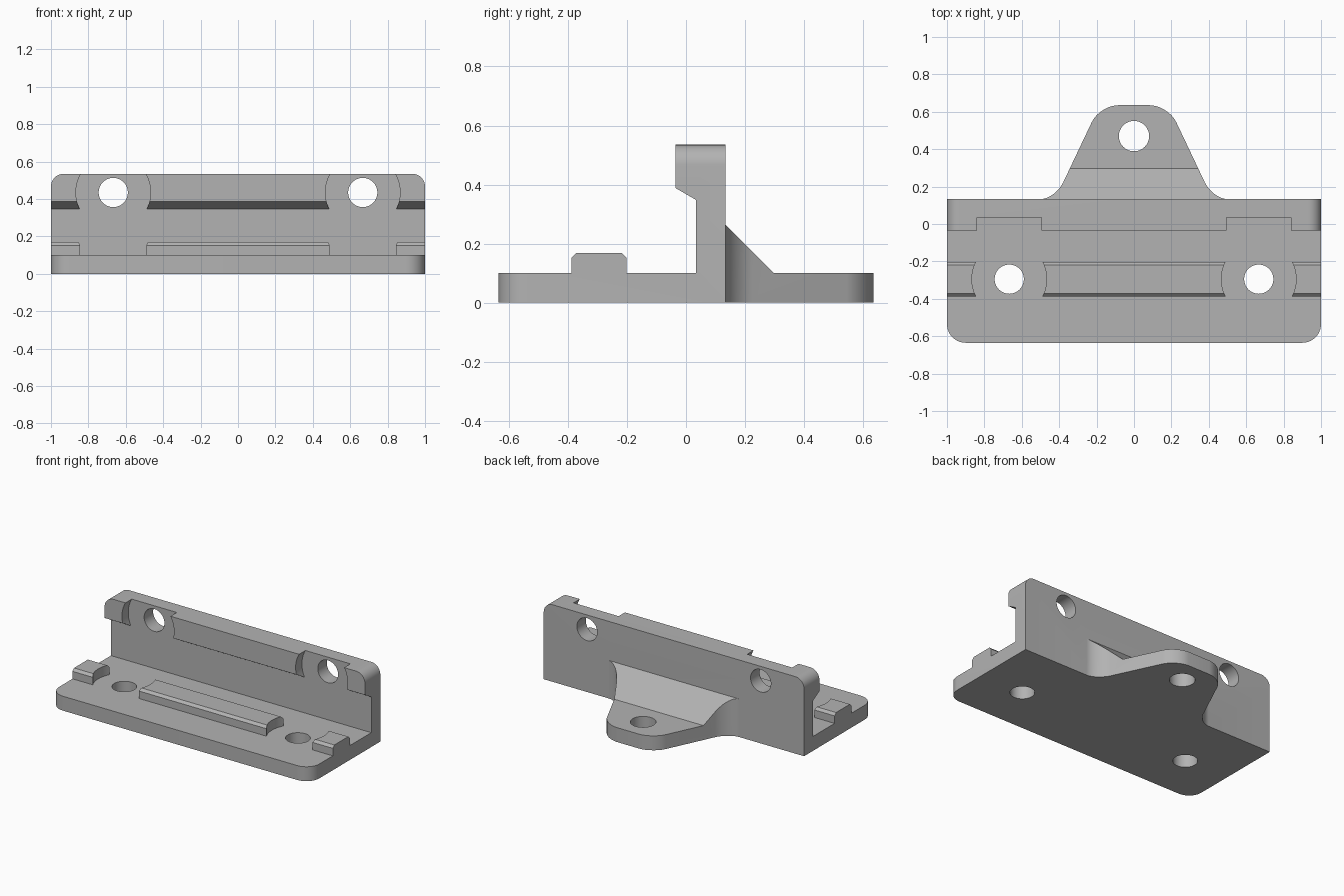
import bpy, bmesh, math
from mathutils import Vector

old = bpy.data.objects.get("Cube")
if old:
    bpy.data.objects.remove(old, do_unlink=True)

grey = bpy.data.materials.new("plain grey")
grey.use_nodes = True
colour = (0.45, 0.45, 0.45, 1)
grey.diffuse_color = colour
grey.node_tree.nodes["Principled BSDF"].inputs["Base Color"].default_value = colour


def prism(name, points, sweep, rounding=None):
    """Extrude a closed outline along sweep; rounding lists (edge test, radius)."""
    bm = bmesh.new()
    face = bm.faces.new([bm.verts.new(p) for p in points])
    out = bmesh.ops.extrude_face_region(bm, geom=[face])
    moved = [v for v in out["geom"] if isinstance(v, bmesh.types.BMVert)]
    bmesh.ops.translate(bm, verts=moved, vec=Vector(sweep))
    for test, radius in rounding or []:
        edges = [e for e in bm.edges if all(test(v.co) for v in e.verts)]
        bmesh.ops.bevel(bm, geom=edges, offset=radius, offset_type='OFFSET',
                        segments=10, profile=0.5, affect='EDGES')
    bmesh.ops.recalc_face_normals(bm, faces=bm.faces)
    mesh = bpy.data.meshes.new(name)
    bm.to_mesh(mesh)
    bm.free()
    mesh.materials.append(grey)
    obj = bpy.data.objects.new(name, mesh)
    bpy.context.collection.objects.link(obj)
    return obj


def cylinder(name, centre, radius, depth, along_y=False):
    bpy.ops.mesh.primitive_cylinder_add(
        vertices=64, radius=radius, depth=depth, location=centre,
        rotation=(math.pi / 2 if along_y else 0, 0, 0))
    obj = bpy.context.object
    obj.name = name
    obj.data.materials.append(grey)
    return obj


def combine(target, other, operation):
    mod = target.modifiers.new(operation.lower(), 'BOOLEAN')
    mod.operation = operation
    mod.solver = 'EXACT'
    mod.object = other
    other.hide_render = True
    bpy.context.view_layer.objects.active = target
    bpy.ops.object.modifier_apply(modifier=mod.name)
    bpy.data.objects.remove(other, do_unlink=True)


FRONT, BACK, BASE, TOP = -0.635, 0.133, 0.1, 0.535
HOLE, CLEAR, HOLE_X, RAIL_Y, HOLE_Z = 0.078, 0.2, 0.667, -0.295, 0.435

# Base plate, raised rail, upright wall and overhanging lip as one profile
profile = [(FRONT, 0), (FRONT, BASE), (-0.388, BASE), (-0.388, 0.152),
           (-0.371, 0.169), (-0.219, 0.169), (-0.202, 0.152), (-0.202, BASE),
           (0.034, BASE), (0.034, 0.348), (-0.035, 0.388), (-0.035, TOP),
           (BACK, TOP), (BACK, 0)]


def front_corner(sign):
    return lambda c: c.y < FRONT + 0.001 and c.x * sign > 0.99


def top_corner(sign):
    return lambda c: c.z > TOP - 0.001 and c.x * sign > 0.99


bracket = prism("bracket", [(-1, y, z) for y, z in profile], (2, 0, 0),
                [(front_corner(1), 0.1), (front_corner(-1), 0.1),
                 (top_corner(1), 0.068), (top_corner(-1), 0.068)])

# Rear mounting tab: tapered outline with rounded tip and flared root
tab_half = [(0.5, 0.09), (0.5, BACK), (0.421, BACK), (0.183, 0.635)]
outline = tab_half + [(-x, y) for x, y in reversed(tab_half)]
tab = prism("rear_tab", [(x, y, 0) for x, y in outline], (0, 0, 0.4),
            [((lambda c, s=s, x=x, y=y: abs(c.x - s * x) < 0.002 and abs(c.y - y) < 0.002), 0.1)
             for s in (1, -1) for x, y in tab_half[2:]])

# Slope the gusset from the wall down to the tab's flat top
wedge = [(BACK, 0.264), (0.298, BASE), (0.8, BASE), (0.8, 0.6), (BACK, 0.6)]
combine(tab, prism("gusset_cutter", [(-1, y, z) for y, z in wedge], (2, 0, 0)),
        'DIFFERENCE')
combine(bracket, tab, 'UNION')

# Round clearances in rail and lip, then screw holes
for side in (-1, 1):
    x = side * HOLE_X
    cutters = [
        cylinder("rail_clearance", (x, RAIL_Y, BASE + 0.1), CLEAR, 0.2),
        cylinder("lip_clearance", (x, 0.034 - 0.1, HOLE_Z), CLEAR, 0.2, True),
        cylinder("base_hole", (x, RAIL_Y, 0), HOLE, 1),
        cylinder("wall_hole", (x, 0.1, HOLE_Z), HOLE, 1, True),
    ]
    for cutter in cutters:
        combine(bracket, cutter, 'DIFFERENCE')
combine(bracket, cylinder("tab_hole", (0, 0.47, 0), 0.081, 1), 'DIFFERENCE')

# Smooth the rounded surfaces, keep machined edges crisp
bpy.ops.object.select_all(action='DESELECT')
bracket.select_set(True)
bpy.context.view_layer.objects.active = bracket
bpy.ops.object.shade_smooth_by_angle(angle=math.radians(20))
